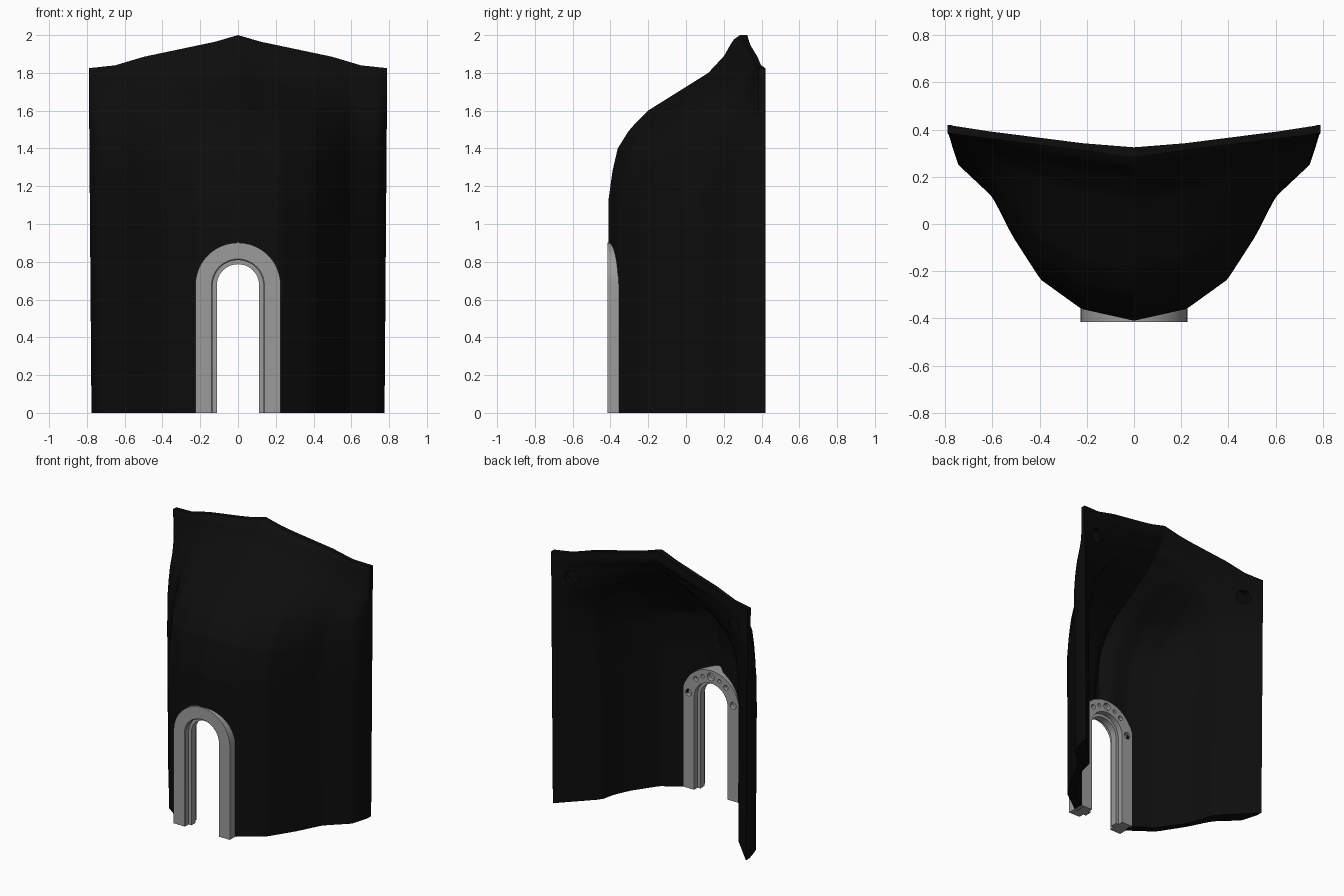
import bpy, bmesh, math
from mathutils import Matrix

cube = bpy.data.objects.get("Cube")
if cube:
    bpy.data.objects.remove(cube, do_unlink=True)


def material(name, value, roughness):
    mat = bpy.data.materials.new(name)
    mat.use_nodes = True
    mat.diffuse_color = (value, value, value, 1)
    node = mat.node_tree.nodes["Principled BSDF"]
    node.inputs["Base Color"].default_value = (value, value, value, 1)
    node.inputs["Roughness"].default_value = roughness
    return mat


BLACK = material("matte black", 0.004, 0.6)
GREY = material("stone grey", 0.33, 0.6)


def finish(name, bm, mat=None):
    bmesh.ops.recalc_face_normals(bm, faces=bm.faces)
    mesh = bpy.data.meshes.new(name)
    bm.to_mesh(mesh)
    bm.free()
    obj = bpy.data.objects.new(name, mesh)
    bpy.context.collection.objects.link(obj)
    if mat:
        mesh.materials.append(mat)
    return obj


def select(obj):
    bpy.ops.object.select_all(action='DESELECT')
    obj.select_set(True)
    bpy.context.view_layer.objects.active = obj


def cut(obj, cutter):
    mod = obj.modifiers.new("cut", 'BOOLEAN')
    mod.operation = 'DIFFERENCE'
    mod.solver = 'EXACT'
    mod.object = cutter
    select(obj)
    bpy.ops.object.modifier_apply(modifier=mod.name)
    bpy.data.objects.remove(cutter, do_unlink=True)


def smooth(obj, degrees):
    select(obj)
    bpy.ops.object.shade_smooth_by_angle(angle=math.radians(degrees))


def lerp(points, v):
    """Piecewise linear lookup in a list of (input, output) pairs."""
    if v <= points[0][0]:
        return points[0][1]
    for (a, p), (b, q) in zip(points, points[1:]):
        if v <= b:
            return p + (q - p) * (v - a) / (b - a)
    return points[-1][1]


# Shell outlines: plan at the floor, ridge at the top, lean by height
OUTER = [(0, -.41), (.225, -.36), (.4, -.235), (.52, -.05), (.605, .115), (.755, .255), (.79, .38)]
RECESS = [(0, -.34), (.2, -.3), (.36, -.2), (.48, -.03), (.557, .14), (.79, .37)]
RIDGE_BACK = [(0, .325), (.25, .345), (.5, .375), (.79, .42)]
RIDGE_FRONT = [(0, .285), (.79, .385)]
TOP = [(0, 2), (.12, 1.965), (.5, 1.885), (.65, 1.84), (.79, 1.825)]
LEAN = [(1.13, 0), (1.28, .03), (1.4, .07), (1.5, .16), (1.6, .3), (1.8, .76), (1.89, .88), (1.975, .95), (2, 1)]
ARCH_HALF, SPRING, RISE = .557, 1.2, .6


def outer_y(x, s):
    base = lerp(OUTER, x)
    return base + (lerp(RIDGE_FRONT, x) - base) * lerp(LEAN, 2 * s)


def inner_y(x, s):
    lean = lerp(LEAN, 2 * s + .08 * min(1, s * 2))
    ridge = lerp(RIDGE_BACK, x)
    wing = .42 - (.79 - x)
    rim = wing + (ridge - wing) * lean
    base = lerp(RECESS, x)
    hollow = min(base + (ridge - base) * lean, rim - .025)
    # Arched edge between the hollow and the surrounding rim
    up = max(0, s * lerp(TOP, x) - SPRING) / RISE
    outside = (math.hypot(x / ARCH_HALF, up) - 1) * ARCH_HALF
    mix = min(1, max(0, outside / .02 + 1))
    return max(hollow + (rim - hollow) * mix, outer_y(x, s) + .03)


def build_shell():
    bm = bmesh.new()
    cols, rows = 80, 90
    sides = []
    for depth in (outer_y, inner_y):
        grid = []
        for j in range(rows + 1):
            s = j / rows
            line = []
            for i in range(cols + 1):
                x = (2 * i / cols - 1) * .79
                line.append(bm.verts.new((x * (.982 + .018 * s), depth(abs(x), s), s * lerp(TOP, abs(x)))))
            grid.append(line)
        for a, b in zip(grid, grid[1:]):
            for i in range(cols):
                bm.faces.new((a[i], a[i + 1], b[i + 1], b[i]))
        sides.append(grid)
    front, back = sides
    # Close the rim all the way round
    borders = []
    for g in (front, back):
        borders.append(g[0] + [r[-1] for r in g[1:]] + g[-1][-2::-1] + [r[0] for r in g[-2:0:-1]])
    n = len(borders[0])
    for i in range(n):
        k = (i + 1) % n
        bm.faces.new((borders[0][i], borders[0][k], borders[1][k], borders[1][i]))
    return finish("curved_shell", bm, BLACK)


# Doorway path: straight legs and a half-round head
ARCH_Z = .675


def arch_path(r, floor=0, steps=24):
    pts = [(r, floor)]
    for i in range(steps + 1):
        a = math.pi * i / steps
        pts.append((r * math.cos(a), ARCH_Z + r * math.sin(a)))
    return pts + [(-r, floor)]


def sweep_arch(name, profile, mat):
    bm = bmesh.new()
    strips = [[bm.verts.new((x, y, z)) for x, z in arch_path(r)] for r, y in profile]
    for a, b in zip(strips, strips[1:] + strips[:1]):
        for i in range(len(a) - 1):
            bm.faces.new((a[i], a[i + 1], b[i + 1], b[i]))
    for end in (0, -1):
        bm.faces.new([s[end] for s in strips])
    return finish(name, bm, mat)


def door_cutter():
    bm = bmesh.new()
    ends = [[bm.verts.new((x, y, z)) for x, z in arch_path(.2, -.1)] for y in (-.6, -.1)]
    n = len(ends[0])
    for i in range(n):
        k = (i + 1) % n
        bm.faces.new((ends[0][i], ends[0][k], ends[1][k], ends[1][i]))
    for e in ends:
        bm.faces.new(e)
    return finish("door_cutter", bm)


def hole_cutter(holes, y, depth):
    bm = bmesh.new()
    for x, z, r in holes:
        place = Matrix.Translation((x, y, z)) @ Matrix.Rotation(math.pi / 2, 4, 'X')
        bmesh.ops.create_cone(bm, cap_ends=True, segments=20, radius1=r, radius2=r, depth=depth, matrix=place)
    return finish("hole_cutter", bm)


# Shell with doorway and two shallow sockets high on the back
shell = build_shell()
cut(shell, door_cutter())
cut(shell, hole_cutter([(sx * .65, 1.66, .05) for sx in (-1, 1)], .455, .2))
smooth(shell, 30)

# Stepped door surround with peg holes on its rear face
frame = sweep_arch("door_surround", [
    (.226, -.416), (.14, -.416), (.134, -.41), (.134, -.375), (.112, -.375),
    (.112, -.325), (.134, -.325), (.134, -.285), (.226, -.285)], GREY)
pegs = []
for degrees, r in ((90, .028), (68, .013), (112, .013), (48, .018), (132, .018), (6, .025), (174, .025)):
    a = math.radians(degrees)
    pegs.append((.18 * math.cos(a), ARCH_Z + .18 * math.sin(a), r))
cut(frame, hole_cutter(pegs, -.265, .1))
smooth(frame, 30)
